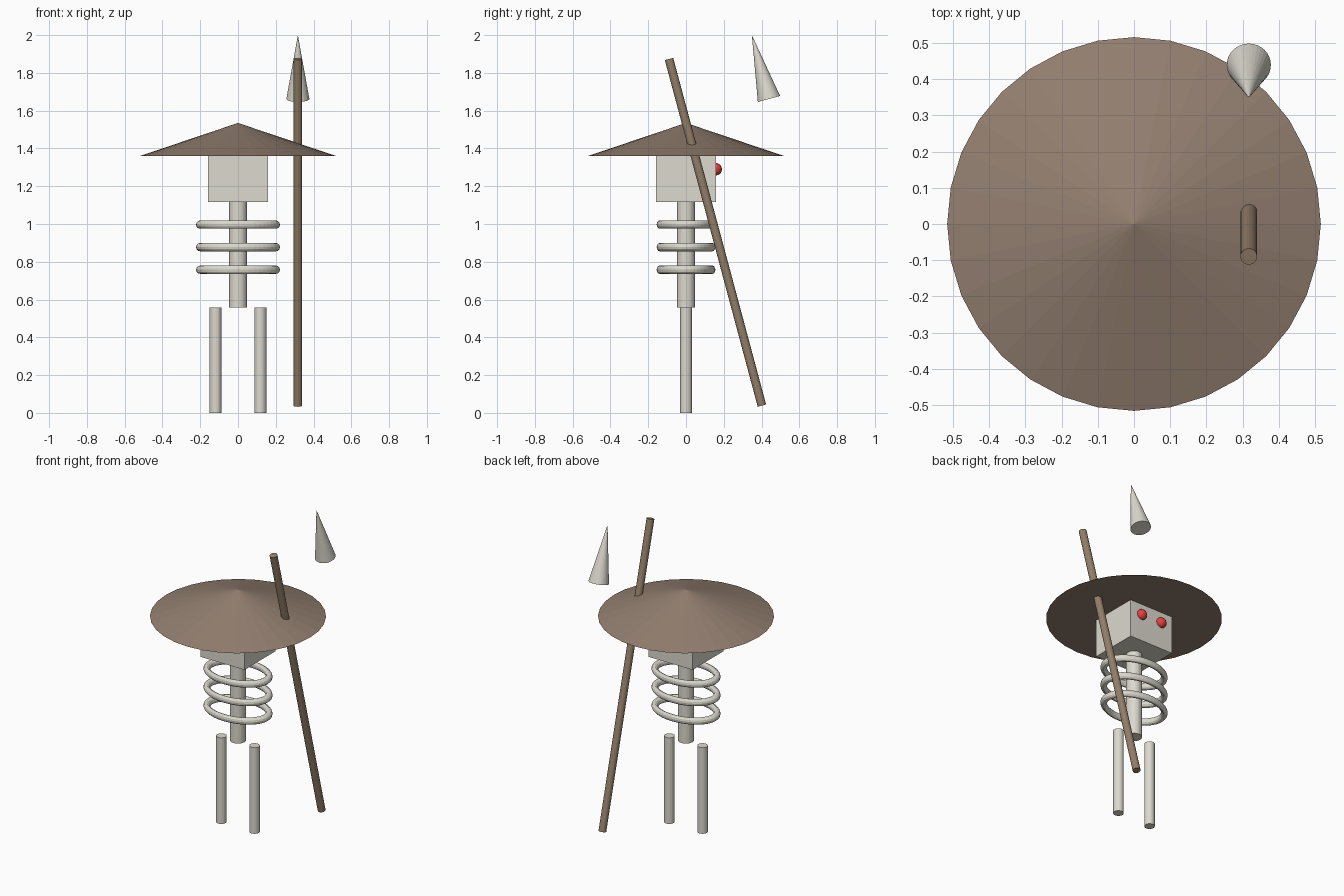
import bpy
from math import radians

if "Cube" in bpy.data.objects:
    bpy.data.objects.remove(bpy.data.objects["Cube"])


def material(name, rgb):
    m = bpy.data.materials.new(name)
    m.diffuse_color = (*rgb, 1)
    m.use_nodes = True
    m.node_tree.nodes["Principled BSDF"].inputs["Base Color"].default_value = m.diffuse_color
    return m


BONE = material("bone", (0.72, 0.70, 0.62))
STRAW = material("straw", (0.29, 0.21, 0.16))
WOOD = material("wood", (0.29, 0.21, 0.14))
RED = material("red", (0.80, 0.05, 0.05))


def finish(name, mat):
    ob = bpy.context.object
    ob.name = name
    ob.data.materials.append(mat)
    return ob


def cylinder(name, mat, r, depth, loc, tilt=0):
    bpy.ops.mesh.primitive_cylinder_add(vertices=32, radius=r, depth=depth, location=loc,
                                        rotation=(tilt, 0, 0))
    return finish(name, mat)


def cone(name, mat, r, depth, loc, tilt=0):
    bpy.ops.mesh.primitive_cone_add(vertices=32, radius1=r, radius2=0, depth=depth,
                                    location=loc, rotation=(tilt, 0, 0))
    return finish(name, mat)


# Legs and eyes (the face looks towards +y)
for side, s in (("left", -1), ("right", 1)):
    cylinder(side + "_leg", BONE, 0.031, 0.557, (s * 0.119, 0, 0.2785))
    bpy.ops.mesh.primitive_uv_sphere_add(segments=32, ring_count=16, radius=0.033,
                                         location=(s * 0.074, 0.157, 1.29))
    finish(side + "_eye", RED)

# Spine
cylinder("spine", BONE, 0.047, 0.557, (0, 0, 0.8375))

# Rib rings, flattened front to back
for i in range(3):
    bpy.ops.mesh.primitive_torus_add(major_radius=0.2, minor_radius=0.022,
                                     major_segments=48, minor_segments=12,
                                     location=(0, 0, 0.758 + 0.1195 * i))
    finish("rib_%d" % (i + 1), BONE).scale = (1, 0.7, 1)

# Head
bpy.ops.mesh.primitive_cube_add(size=0.315, location=(0, 0, 1.2735))
finish("head", BONE)

# Wide conical hat
cone("hat", STRAW, 0.516, 0.174, (0, 0, 1.448))

# Leaning staff and its separate floating point
LEAN = radians(15)
cylinder("spear_shaft", WOOD, 0.023, 1.90, (0.317, 0.156, 0.956), LEAN)
cone("spear_tip", BONE, 0.061, 0.35, (0.317, 0.394, 1.831), LEAN)
